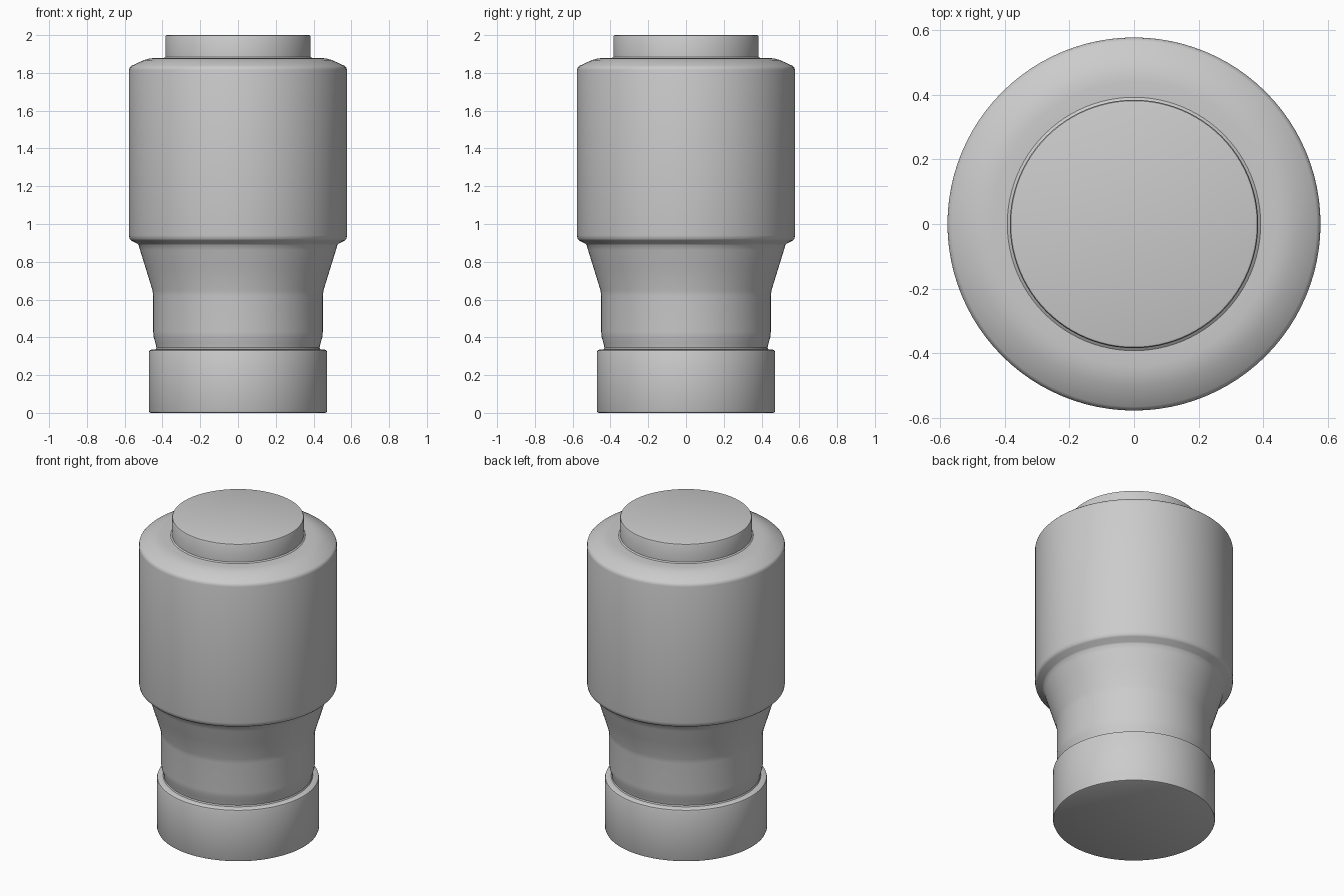
import bpy, bmesh, math

if "Cube" in bpy.data.objects:
    bpy.data.objects.remove(bpy.data.objects["Cube"])


def lathe(name, profile, steps=96):
    """Revolve an (r, z) profile about the z axis."""
    bm = bmesh.new()
    verts = [bm.verts.new((r, 0, z)) for r, z in profile]
    edges = [bm.edges.new(p) for p in zip(verts, verts[1:])]
    bmesh.ops.spin(bm, geom=verts + edges, cent=(0, 0, 0), axis=(0, 0, 1),
                   angle=2 * math.pi, steps=steps, use_duplicate=False)
    bmesh.ops.remove_doubles(bm, verts=bm.verts, dist=1e-5)
    bmesh.ops.recalc_face_normals(bm, faces=bm.faces)
    mesh = bpy.data.meshes.new(name)
    bm.to_mesh(mesh)
    bm.free()
    obj = bpy.data.objects.new(name, mesh)
    bpy.context.collection.objects.link(obj)
    bpy.ops.object.select_all(action='DESELECT')
    obj.select_set(True)
    bpy.context.view_layer.objects.active = obj
    bpy.ops.object.shade_smooth_by_angle(angle=math.radians(35))
    return obj


# One continuous turned surface, bottom to top
profile = [
    # foot
    (0, 0), (0.463, 0), (0.469, 0.003), (0.472, 0.01),
    (0.472, 0.322), (0.469, 0.33), (0.46, 0.335),
    # groove and waist
    (0.436, 0.337), (0.432, 0.345), (0.437, 0.37), (0.446, 0.40), (0.449, 0.43),
    (0.449, 0.62), (0.453, 0.65),
    # flare up to the body
    (0.49, 0.77), (0.518, 0.86), (0.526, 0.888), (0.533, 0.896),
    # body
    (0.566, 0.913), (0.574, 0.922), (0.577, 0.94),
    (0.577, 1.815), (0.574, 1.828), (0.565, 1.837),
    # shoulder
    (0.50, 1.867), (0.47, 1.876), (0.44, 1.879), (0.392, 1.879),
    # top disc
    (0.384, 1.885), (0.384, 1.992), (0.381, 1.998), (0.375, 2.0), (0, 2.0),
]
lathe("turned_body", profile)
